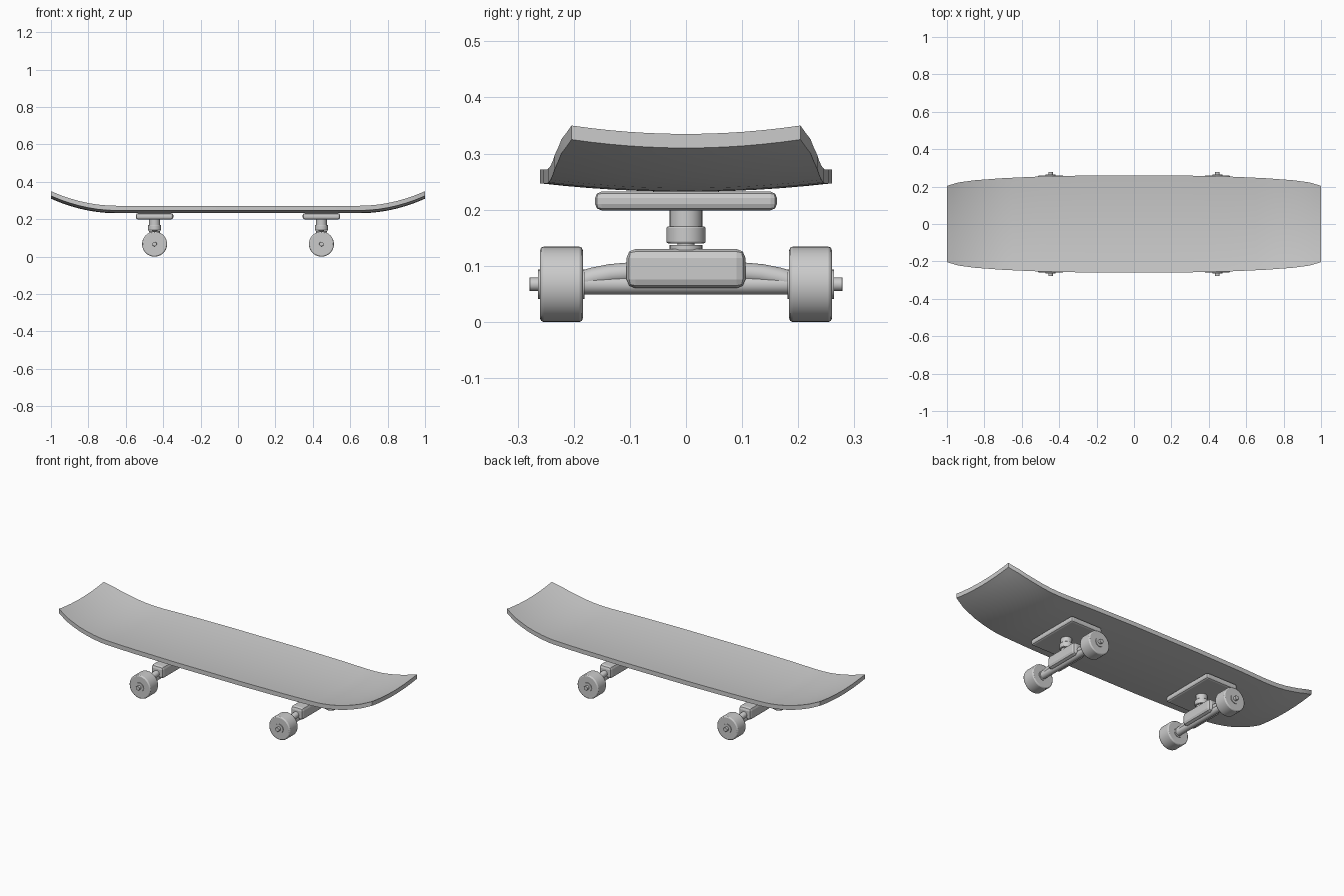
import bpy, bmesh, math
from mathutils import Matrix, Vector

if "Cube" in bpy.data.objects:
    bpy.data.objects.remove(bpy.data.objects["Cube"])


def finish(bm, name, bevel=0.0, segs=2, smooth=True):
    bmesh.ops.recalc_face_normals(bm, faces=bm.faces)
    me = bpy.data.meshes.new(name)
    bm.to_mesh(me)
    bm.free()
    ob = bpy.data.objects.new(name, me)
    bpy.context.collection.objects.link(ob)
    if bevel:
        m = ob.modifiers.new("bevel", 'BEVEL')
        m.width, m.segments, m.limit_method = bevel, segs, 'ANGLE'
    if smooth:
        bpy.ops.object.select_all(action='DESELECT')
        bpy.context.view_layer.objects.active = ob
        ob.select_set(True)
        bpy.ops.object.shade_smooth_by_angle(angle=math.radians(35))
    return ob


def box(name, loc, size, bevel, segs=2):
    bm = bmesh.new()
    bmesh.ops.create_cube(bm, size=1)
    bmesh.ops.scale(bm, vec=size, verts=bm.verts)
    bmesh.ops.translate(bm, vec=loc, verts=bm.verts)
    return finish(bm, name, bevel, segs, smooth=False)


def cylinder(name, start, end, radius, bevel=0.0, n=32):
    a, b = Vector(start), Vector(end)
    bm = bmesh.new()
    bmesh.ops.create_cone(bm, cap_ends=True, segments=n, radius1=radius,
                          radius2=radius, depth=(b - a).length)
    rot = (b - a).to_track_quat('Z', 'Y').to_matrix().to_4x4()
    bmesh.ops.transform(bm, matrix=Matrix.Translation((a + b) / 2) @ rot, verts=bm.verts)
    return finish(bm, name, bevel)


# Deck: outline half widths, kicked ends and a shallow concave
OUTLINE = [(0, .26), (.22, .26), (.5, .254), (.7, .245), (.85, .234), (.94, .222), (1, .204)]


def half_width(x):
    x = abs(x)
    for (x0, w0), (x1, w1) in zip(OUTLINE, OUTLINE[1:]):
        if x <= x1:
            return w0 + (w1 - w0) * (x - x0) / (x1 - x0)
    return OUTLINE[-1][1]


def deck_point(x, t):
    kick = max(0, abs(x) - .65) / .35
    return (x, t * half_width(x), .257 + .015 * t * t + .078 * kick ** 2)


right = [0, .22, .36, .5, .65, .7, .75, .8, .85, .9, .94, .97, 1]
stations = [-x for x in right[:0:-1]] + right
bm = bmesh.new()
rows = [[bm.verts.new(deck_point(x, j / 6)) for j in range(-6, 7)] for x in stations]
for r0, r1 in zip(rows, rows[1:]):
    for j in range(12):
        bm.faces.new((r0[j], r1[j], r1[j + 1], r0[j + 1]))
ext = bmesh.ops.extrude_face_region(bm, geom=bm.faces[:], use_keep_orig=True)
low = [g for g in ext["geom"] if isinstance(g, bmesh.types.BMVert)]
bmesh.ops.translate(bm, vec=(0, 0, -.025), verts=low)
finish(bm, "deck")

# Trucks and wheels
AZ = .067
for end, x in (("rear", -.446), ("front", .446)):
    box(end + "_base_plate", (x, 0, .2155), (.2, .324, .033), .011)
    cylinder(end + "_upper_bushing", (x, 0, .168), (x, 0, .203), .029)
    cylinder(end + "_lower_bushing", (x, 0, .14), (x, 0, .17), .035, .003)
    cylinder(end + "_kingpin_nut", (x, 0, .128), (x, 0, .137), .029)
    cylinder(end + "_kingpin", (x, 0, .1), (x, 0, .2), .015)
    box(end + "_hanger_block", (x, 0, .095), (.076, .212, .07), .016)
    cylinder(end + "_hanger_tube", (x, -.184, AZ), (x, .184, AZ), .018)
    cylinder(end + "_axle", (x, -.279, AZ), (x, .279, AZ), .012, .001, 16)
    for side, s in (("left", -1), ("right", 1)):
        tag = end + "_" + side
        # Curved hanger arm
        cu = bpy.data.curves.new(tag + "_hanger_arm", 'CURVE')
        cu.dimensions, cu.bevel_depth, cu.bevel_resolution = '3D', .018, 4
        cu.use_fill_caps = True
        pts = [(.186, .073), (.165, .079), (.135, .085), (.09, .089)]
        sp = cu.splines.new('POLY')
        sp.points.add(len(pts) - 1)
        for p, (y, z) in zip(sp.points, pts):
            p.co = (x, s * y, z, 1)
        bpy.context.collection.objects.link(bpy.data.objects.new(tag + "_hanger_arm", cu))
        # Wheel with bearing faces either side
        cylinder(tag + "_wheel", (x, s * .184, AZ), (x, s * .26, AZ), AZ, .006, 40)
        cylinder(tag + "_bearing", (x, s * .181, AZ), (x, s * .264, AZ), .026)
